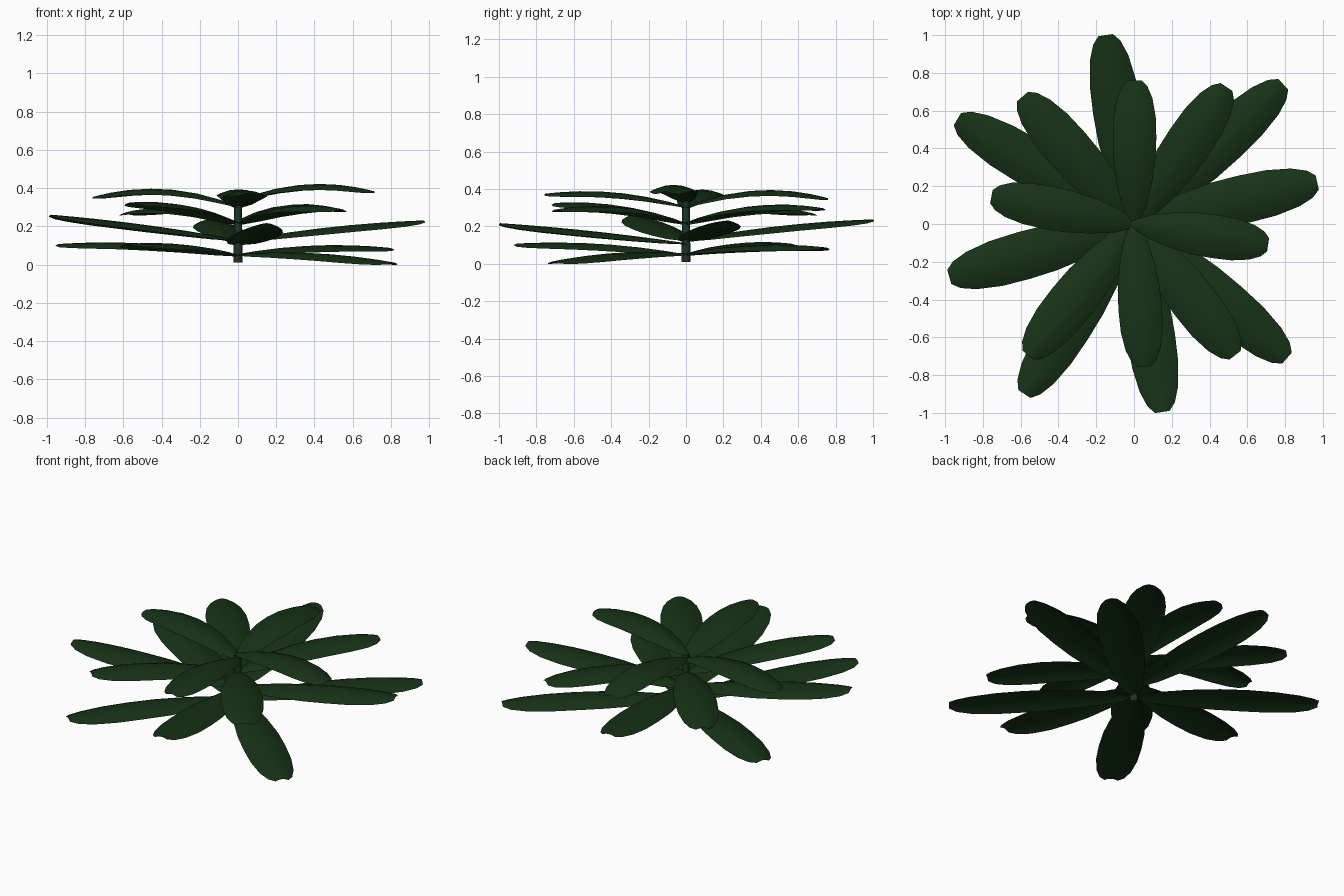
import bpy, bmesh, math
from mathutils import Vector

if "Cube" in bpy.data.objects:
    bpy.data.objects.remove(bpy.data.objects["Cube"])


def material(name, color):
    m = bpy.data.materials.new(name)
    m.diffuse_color = color
    m.use_nodes = True
    m.node_tree.nodes["Principled BSDF"].inputs["Base Color"].default_value = m.diffuse_color
    return m


leaf_mat = material("leaf_green", (0.008, 0.032, 0.008, 1))
stem_mat = material("stem_green", (0.012, 0.036, 0.014, 1))

# position along the leaf, half width
WIDTHS = [(0, .022), (.12, .062), (.28, .09), (.45, .108), (.6, .112),
          (.75, .108), (.88, .09), (.96, .064), (1, .034)]
ACROSS = [-1, -.75, -.4, 0, .4, .75, 1]


def finish(bm, name, mat):
    me = bpy.data.meshes.new(name)
    bm.to_mesh(me)
    bm.free()
    ob = bpy.data.objects.new(name, me)
    bpy.context.collection.objects.link(ob)
    me.materials.append(mat)
    for p in me.polygons:
        p.use_smooth = True
    return ob


def leaf(name, scale, x, y, z0, zm, z1):
    """Thin leaf with an arched section, bent through three midrib heights."""
    out = Vector((x, y, 0))
    side = Vector((-y, x, 0)).normalized()
    m = .6
    a = ((zm - z0) / m - (z1 - z0)) / (m - 1)
    b = (z1 - z0) - a
    bm = bmesh.new()
    rows = []
    for t, w in WIDTHS:
        c = out * t + Vector((0, 0, z0 + b * t + a * t * t))
        w *= scale
        rows.append([bm.verts.new(c + side * w * u - Vector((0, 0, .27 * w * u * u)))
                     for u in ACROSS])
    for r, s in zip(rows, rows[1:]):
        for i in range(len(ACROSS) - 1):
            bm.faces.new((r[i], s[i], s[i + 1], r[i + 1]))
    finish(bm, name, leaf_mat)


# Tiers of leaves: width scale, then tip x, tip y, heights at base, middle and tip
TIERS = {
    "ground_leaf": (1.12, [(.79, .74, .055, .102, .088), (.81, -.71, .055, .054, .012),
                           (-.58, -.90, .05, .11, .108), (-.935, .555, .05, .114, .108)]),
    "lower_leaf": (1.14, [(-.15, 1.0, .125, .212, .237), (.97, .22, .125, .206, .231),
                          (.15, -.995, .11, .184, .217), (-.978, -.28, .13, .221, .261)]),
    "middle_leaf": (1.1, [(.49, .725, .22, .315, .298), (.535, -.695, .215, .308, .29),
                          (-.56, -.695, .215, .318, .325), (-.59, .675, .215, .302, .269)]),
    "top_leaf": (1.03, [(.005, .76, .305, .394, .35), (.71, -.11, .335, .422, .384),
                        (.055, -.755, .305, .386, .374), (-.755, .145, .305, .397, .355)]),
}
for tier, (scale, leaves) in TIERS.items():
    for n, spec in enumerate(leaves, 1):
        leaf(f"{tier}_{n}", scale, *spec)

# Central stem
bm = bmesh.new()
bmesh.ops.create_cone(bm, cap_ends=True, segments=8, radius1=.024, radius2=.02, depth=.32)
bmesh.ops.translate(bm, verts=bm.verts, vec=(0, 0, .17))
stem = finish(bm, "stem", stem_mat)
bpy.context.view_layer.objects.active = stem
stem.select_set(True)
bpy.ops.object.shade_smooth_by_angle(angle=math.radians(50))
